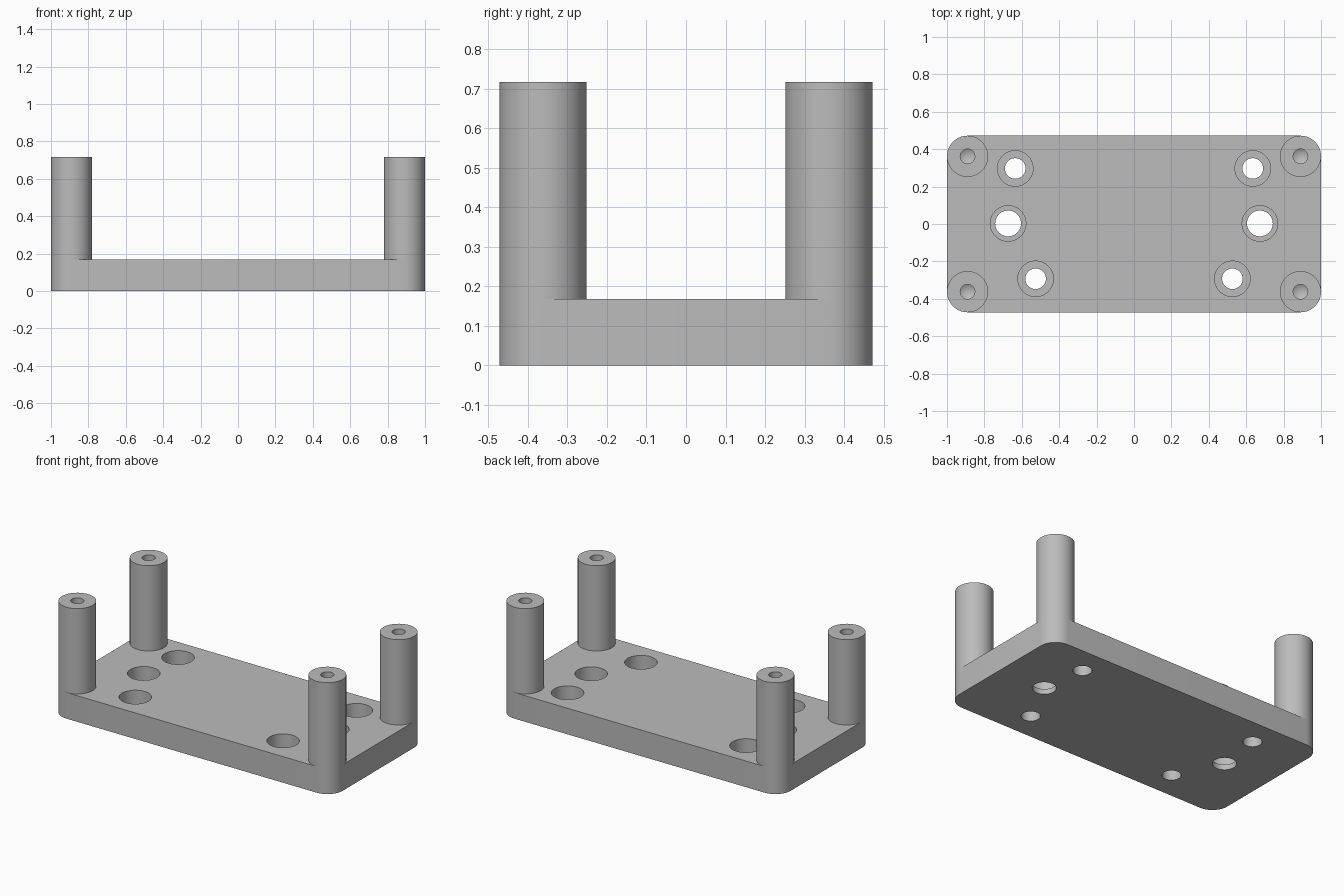
import bpy
import bmesh
from math import cos, sin, pi, radians

cube = bpy.data.objects.get("Cube")
if cube:
    bpy.data.objects.remove(cube, do_unlink=True)

HALF_X, HALF_Y, PLATE_TOP = 1.0, 0.472, 0.168
POST_R, POST_TOP = 0.11, 0.717
SEGMENTS = 64

grey = bpy.data.materials.new("plain grey")
grey.use_nodes = True
grey.diffuse_color = (0.5, 0.5, 0.5, 1)
grey.node_tree.nodes["Principled BSDF"].inputs["Base Color"].default_value = (0.5, 0.5, 0.5, 1)


def finish(name, bm):
    """Turn a bmesh into a grey object with consistent normals."""
    bmesh.ops.remove_doubles(bm, verts=bm.verts, dist=1e-5)
    bmesh.ops.recalc_face_normals(bm, faces=bm.faces)
    mesh = bpy.data.meshes.new(name)
    bm.to_mesh(mesh)
    bm.free()
    mesh.materials.append(grey)
    obj = bpy.data.objects.new(name, mesh)
    bpy.context.collection.objects.link(obj)
    return obj


def lathe(bm, profile, x, y):
    """Revolve (radius, height) points about a vertical axis at x, y."""
    verts = [bm.verts.new((x + r, y, z)) for r, z in profile]
    edges = [bm.edges.new(pair) for pair in zip(verts, verts[1:])]
    bmesh.ops.spin(bm, geom=verts + edges, cent=(x, y, 0), axis=(0, 0, 1),
                   angle=2 * pi, steps=SEGMENTS)


def smooth(obj):
    bpy.ops.object.select_all(action="DESELECT")
    obj.select_set(True)
    bpy.context.view_layer.objects.active = obj
    bpy.ops.object.shade_smooth_by_angle(angle=radians(30))


# Base plate with rounded corners
bm = bmesh.new()
outline = []
quarter = SEGMENTS // 4
for corner, (sx, sy) in enumerate([(1, 1), (-1, 1), (-1, -1), (1, -1)]):
    for i in range(quarter + 1):
        a = (corner + i / quarter) * pi / 2
        outline.append(bm.verts.new((sx * (HALF_X - POST_R) + POST_R * cos(a),
                                     sy * (HALF_Y - POST_R) + POST_R * sin(a), 0)))
base = bm.faces.new(outline)
top = bmesh.ops.extrude_face_region(bm, geom=[base], use_keep_orig=True)["geom"]
bmesh.ops.translate(bm, vec=(0, 0, PLATE_TOP),
                    verts=[v for v in top if isinstance(v, bmesh.types.BMVert)])
plate = finish("base_plate", bm)

# Counterbored screw holes: x, y, through radius, counterbore floor
bm = bmesh.new()
for x, y, r, floor in [(0.635, 0.297, 0.055, 0.067),
                       (0.673, 0.003, 0.069, 0.034),
                       (0.526, -0.293, 0.055, 0.067)]:
    for side in (-1, 1):
        lathe(bm, [(0, -0.05), (r, -0.05), (r, floor), (0.095, floor),
                   (0.095, PLATE_TOP + 0.05), (0, PLATE_TOP + 0.05)], side * x, y)
cutter = finish("hole_cutter", bm)
cutter.hide_render = True

cut = plate.modifiers.new("holes", "BOOLEAN")
cut.operation = "DIFFERENCE"
cut.solver = "EXACT"
cut.object = cutter
bpy.context.view_layer.objects.active = plate
bpy.ops.object.modifier_apply(modifier=cut.name)
bpy.data.objects.remove(cutter, do_unlink=True)
smooth(plate)

# Corner posts with drilled, cone-bottomed pilot holes
for x_name, sx in (("right", -1), ("left", 1)):
    for y_name, sy in (("front", -1), ("back", 1)):
        bm = bmesh.new()
        lathe(bm, [(0, POST_TOP - 0.32), (0.039, POST_TOP - 0.297), (0.039, POST_TOP),
                   (POST_R, POST_TOP), (POST_R, PLATE_TOP), (0, PLATE_TOP)],
              sx * (HALF_X - POST_R), sy * (HALF_Y - POST_R))
        smooth(finish(f"{y_name}_{x_name}_post", bm))
